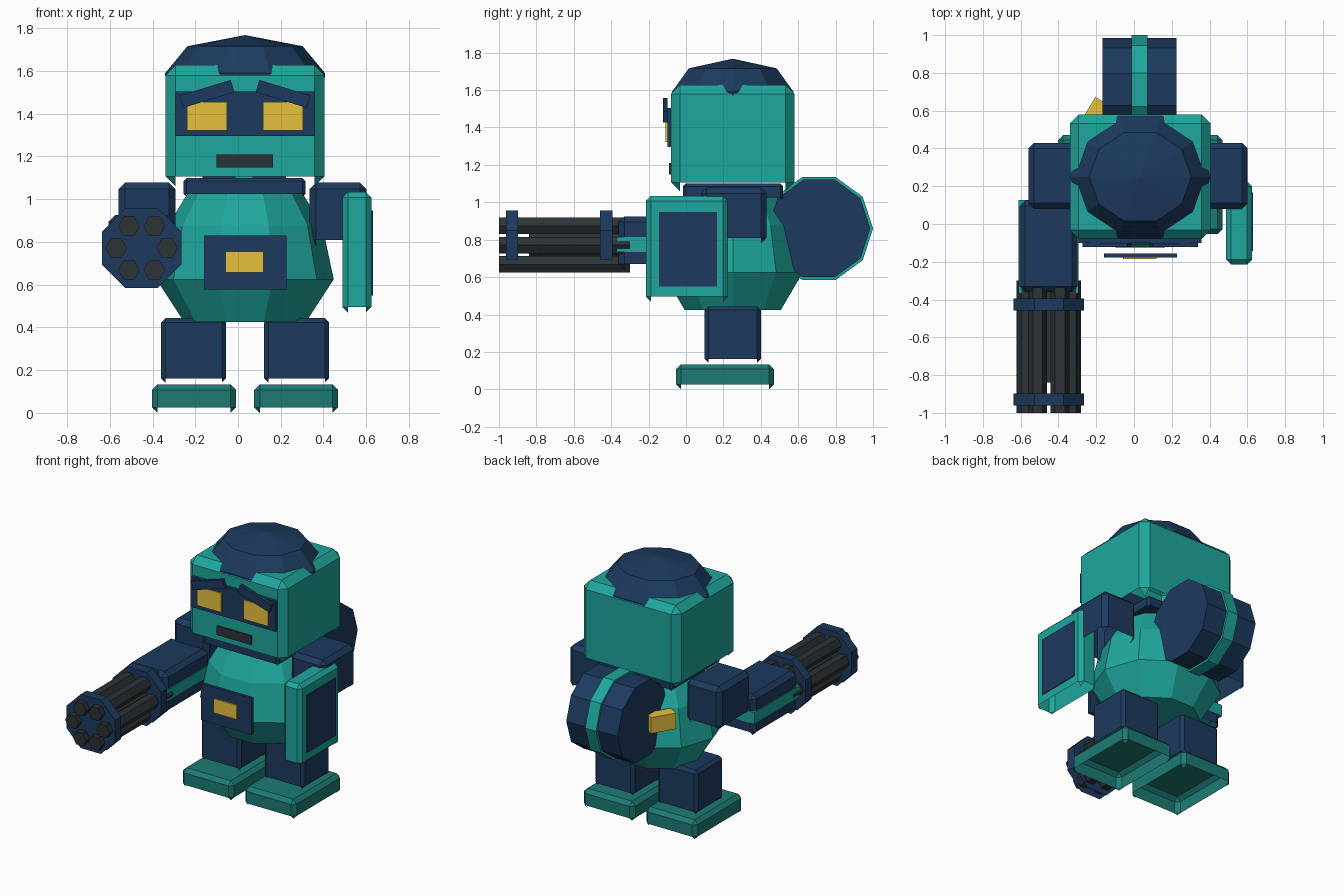
import bpy, bmesh
from math import cos, sin, pi, radians
from mathutils import Matrix, Vector

cube = bpy.data.objects.get("Cube")
if cube:
    bpy.data.objects.remove(cube)


def material(name, hex_code):
    rgb = []
    for i in (0, 2, 4):
        c = int(hex_code[i:i + 2], 16) / 255
        rgb.append(c / 12.92 if c < 0.04 else ((c + 0.055) / 1.055) ** 2.4)
    m = bpy.data.materials.new(name)
    m.use_nodes = True
    m.diffuse_color = (*rgb, 1)
    m.node_tree.nodes["Principled BSDF"].inputs["Base Color"].default_value = (*rgb, 1)
    return m


TEAL = material("teal", "1ea79d")
DARK_TEAL = material("dark teal", "1c7b74")
NAVY = material("navy", "1c3a5e")
GUNMETAL = material("gunmetal", "2c3236")
GOLD = material("gold", "e8c23e")


def finish(name, bm, mat, matrix, open_base):
    """Store the mesh; an open base loses the faces that look downwards."""
    if open_base:
        bm.normal_update()
        turn = matrix.to_3x3()
        under = [f for f in bm.faces if (turn @ f.normal).z < -0.65]
        bmesh.ops.delete(bm, geom=under, context='FACES')
    mesh = bpy.data.meshes.new(name)
    bm.to_mesh(mesh)
    bm.free()
    mesh.materials.append(mat)
    ob = bpy.data.objects.new(name, mesh)
    ob.matrix_world = matrix
    bpy.context.collection.objects.link(ob)


def box(name, x, y, z, mat, chamfer=0, turn=Matrix()):
    """Box from (low, high) pairs; chamfered boxes are open underneath."""
    size = [b - a for a, b in (x, y, z)]
    centre = [(a + b) / 2 for a, b in (x, y, z)]
    bm = bmesh.new()
    bmesh.ops.create_cube(bm, size=1, matrix=Matrix.Diagonal((*size, 1)))
    if chamfer:
        bmesh.ops.bevel(bm, geom=bm.edges[:], offset=chamfer, segments=1,
                        profile=0.5, affect='EDGES')
    finish(name, bm, mat, Matrix.Translation(centre) @ turn, chamfer > 0)


def lathe(name, centre, profile, sides, mat, turn=Matrix(), squash=1, start=0,
          open_base=False):
    """Faceted solid from (radius, height) points, capped at both ends."""
    bm = bmesh.new()
    rings = []
    for r, h in profile:
        angles = [start + 2 * pi * i / sides for i in range(sides)]
        rings.append([bm.verts.new((r * cos(a), r * sin(a) * squash, h)) for a in angles])
    for low, high in zip(rings, rings[1:]):
        for i in range(sides):
            j = (i + 1) % sides
            bm.faces.new((low[i], low[j], high[j], high[i]))
    bm.faces.new(rings[0][::-1])
    bm.faces.new(rings[-1])
    bmesh.ops.remove_doubles(bm, verts=bm.verts[:], dist=0.0005)
    bmesh.ops.recalc_face_normals(bm, faces=bm.faces[:])
    finish(name, bm, mat, Matrix.Translation(centre) @ turn, open_base)


MID = 0.033  # centre line of the figure
ALONG_X = Matrix.Rotation(2 * pi / 3, 4, Vector((1, 1, 1)))
ALONG_Y = Matrix.Rotation(pi / 2, 4, 'X')

# Head, cap and face
box("head", (-0.34, 0.405), (-0.08, 0.58), (1.06, 1.627), TEAL, 0.047)
lathe("cap", (MID, 0.25, 0), [(0.373, 1.57), (0.374, 1.59), (0.27, 1.716), (0, 1.768)],
      10, NAVY, squash=0.915)
box("visor", (-0.293, 0.358), (-0.1, -0.075), (1.295, 1.505), NAVY)
box("mouth", (-0.1, 0.163), (-0.09, -0.075), (1.148, 1.21), GUNMETAL)
for side, label in ((-1, "right"), (1, "left")):
    cx = MID + side * 0.178
    box(label + "_eye", (cx - 0.093, cx + 0.093), (-0.109, -0.1), (1.322, 1.454), GOLD)
    box(label + "_brow", (cx - 0.125, cx + 0.125), (-0.122, -0.1), (1.463, 1.523), NAVY,
        turn=Matrix.Rotation(side * radians(17), 4, 'Y'))

# Torso, collar and belly plate
lathe("torso", (MID, 0.25, 0),
      [(0.285, 0.425), (0.415, 0.625), (0.362, 0.875), (0.255, 1.05), (0, 1.08)],
      10, TEAL, squash=0.95)
box("collar", (-0.255, 0.316), (-0.016, 0.519), (1.01, 1.1), NAVY, 0.015)
box("belly_plate", (-0.16, 0.228), (-0.177, -0.155), (0.578, 0.83), NAVY)
box("belly_badge", (-0.058, 0.12), (-0.186, -0.177), (0.658, 0.756), GOLD)

# Legs, boots and upper arms
for side, label in ((-1, "right"), (1, "left")):
    cx = MID + side * 0.241
    box(label + "_leg", (cx - 0.152, cx + 0.152), (0.1, 0.4), (0.142, 0.443), NAVY, 0.02)
    bx = MID + side * 0.239
    box(label + "_boot", (bx - 0.196, bx + 0.196), (-0.053, 0.47), (0, 0.134), DARK_TEAL, 0.026)
    ax = 0.021 + side * 0.447
    box(label + "_upper_arm", (ax - 0.133, ax + 0.133), (0.08, 0.43), (0.78, 1.078), NAVY, 0.03)

# Shield on the left arm
box("shield", (0.488, 0.625), (-0.214, 0.225), (0.47, 1.033), TEAL, 0.026)
box("shield_panel", (0.622, 0.631), (-0.144, 0.166), (0.55, 0.947), NAVY)

# Drum backpack with a rim, and a gold lug beside it
lathe("backpack", (MID - 0.004, 0.711, 0.86), [(0.274, -0.196), (0.274, 0.196)],
      10, NAVY, ALONG_X)
lathe("backpack_rim", (MID - 0.004, 0.711, 0.86), [(0.289, -0.042), (0.289, 0.042)],
      10, TEAL, ALONG_X)
box("gold_lug", (-0.254, -0.174), (0.494, 0.664), (0.77, 0.88), GOLD,
    turn=Matrix.Rotation(radians(-31), 4, 'Z'))

# Forearm and rotary gun on the right arm
box("forearm", (-0.606, -0.299), (-0.36, 0.124), (0.64, 0.925), NAVY, 0.03)
box("forearm_stripe", (-0.612, -0.293), (-0.368, 0.128), (0.735, 0.815), TEAL)
GX, GZ = -0.451, 0.771
for label, y in (("front", -0.897), ("rear", -0.394)):
    lathe(label + "_gun_band", (GX, y, GZ), [(0.201, 0), (0.201, 0.065)], 8, NAVY,
          ALONG_Y, start=pi / 8, open_base=True)
lathe("gun_core", (GX, -0.3, GZ), [(0.08, 0), (0.08, 0.54)], 8, GUNMETAL, ALONG_Y,
      start=pi / 8)
for i in range(6):
    a = i * pi / 3
    lathe("gun_barrel_%d" % (i + 1), (GX + 0.119 * cos(a), -0.3, GZ + 0.119 * sin(a)),
          [(0.051, 0), (0.051, 0.7)], 6, GUNMETAL, ALONG_Y)
